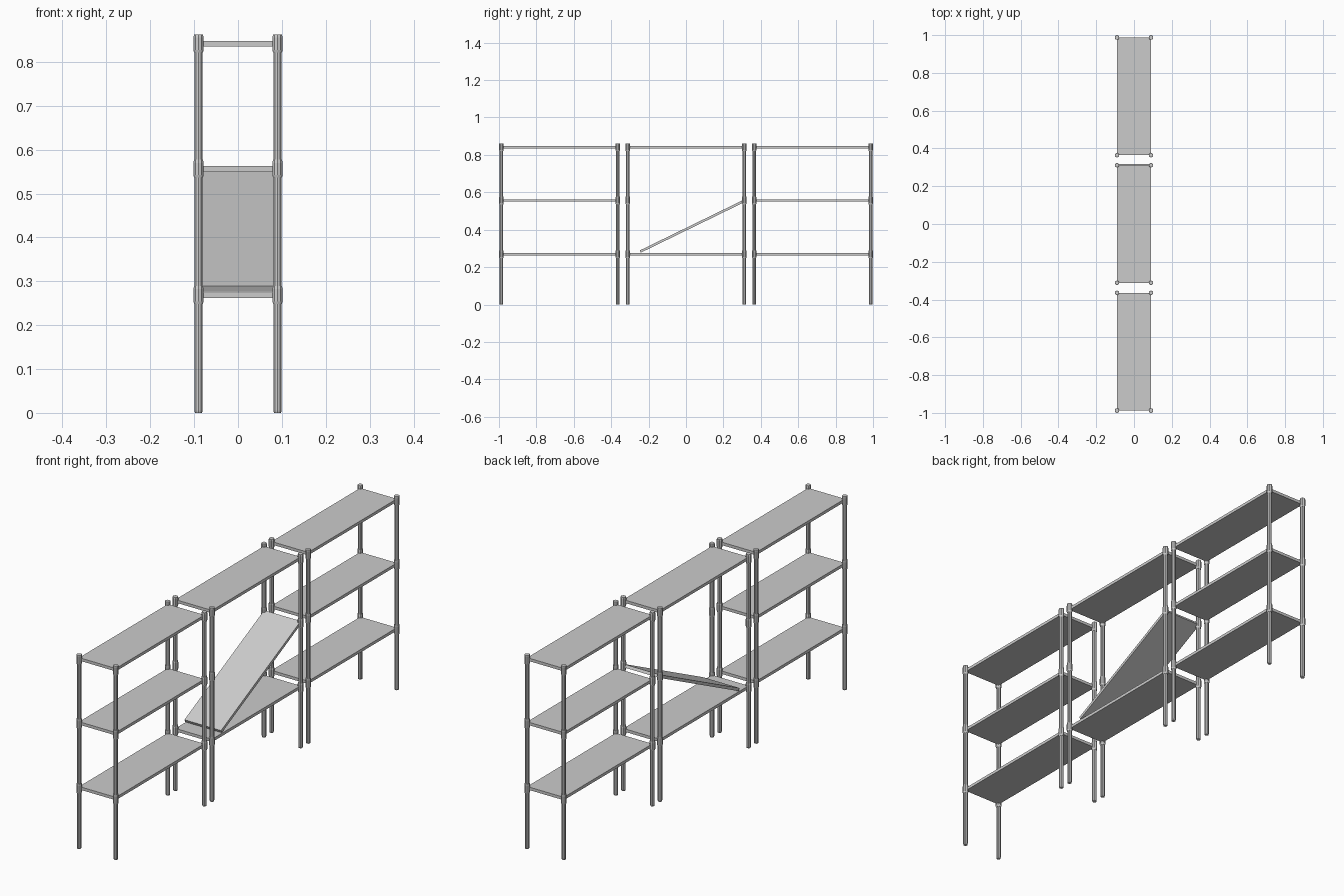
import bpy, math

if "Cube" in bpy.data.objects:
    bpy.data.objects.remove(bpy.data.objects["Cube"])

PX = 0.09            # post offset in x
HALF = 0.3115        # half bay length in y
BAYS = (-0.676, 0.0, 0.676)
LEVELS = (0.268, 0.556, 0.841)
SIDES = 10


def lathe(name, x, y, profile):
    """Round part from (radius, z) rings."""
    n = SIDES
    verts = [(x + r * math.cos(2 * math.pi * (i + .5) / n),
              y + r * math.sin(2 * math.pi * (i + .5) / n), z)
             for r, z in profile for i in range(n)]
    faces = [(k * n + i, k * n + (i + 1) % n, (k + 1) * n + (i + 1) % n, (k + 1) * n + i)
             for k in range(len(profile) - 1) for i in range(n)]
    faces.append(tuple(reversed(range(n))))
    faces.append(tuple(range(len(verts) - n, len(verts))))
    me = bpy.data.meshes.new(name)
    me.from_pydata(verts, [], faces)
    ob = bpy.data.objects.new(name, me)
    bpy.context.collection.objects.link(ob)
    return ob


def board(name, y, z, tilt=0.0):
    bpy.ops.mesh.primitive_cube_add(size=1, location=(0, y, z), rotation=(tilt, 0, 0))
    ob = bpy.context.object
    ob.name = name
    ob.scale = (2 * PX, 2 * HALF, 0.013)


for b, cy in enumerate(BAYS):
    # corner posts with collars at each shelf
    for sx in (-1, 1):
        for sy in (-1, 1):
            x, y = sx * PX, cy + sy * HALF
            lathe("post", x, y, [(0.0085, 0), (0.0098, 0.006), (0.0098, 0.85)])
            for z in LEVELS:
                lathe("collar", x, y, [(0.0105, z - 0.020), (0.0122, z - 0.014),
                                       (0.0122, z + 0.014), (0.0108, z + 0.021)])
    # shelves, the middle one of the centre bay has fallen at one end
    for k, z in enumerate(LEVELS):
        if b == 1 and k == 1:
            t = math.radians(26)
            board("fallen_shelf", 0.315 - HALF * math.cos(t), z - HALF * math.sin(t), t)
        else:
            board("shelf", cy, z)
